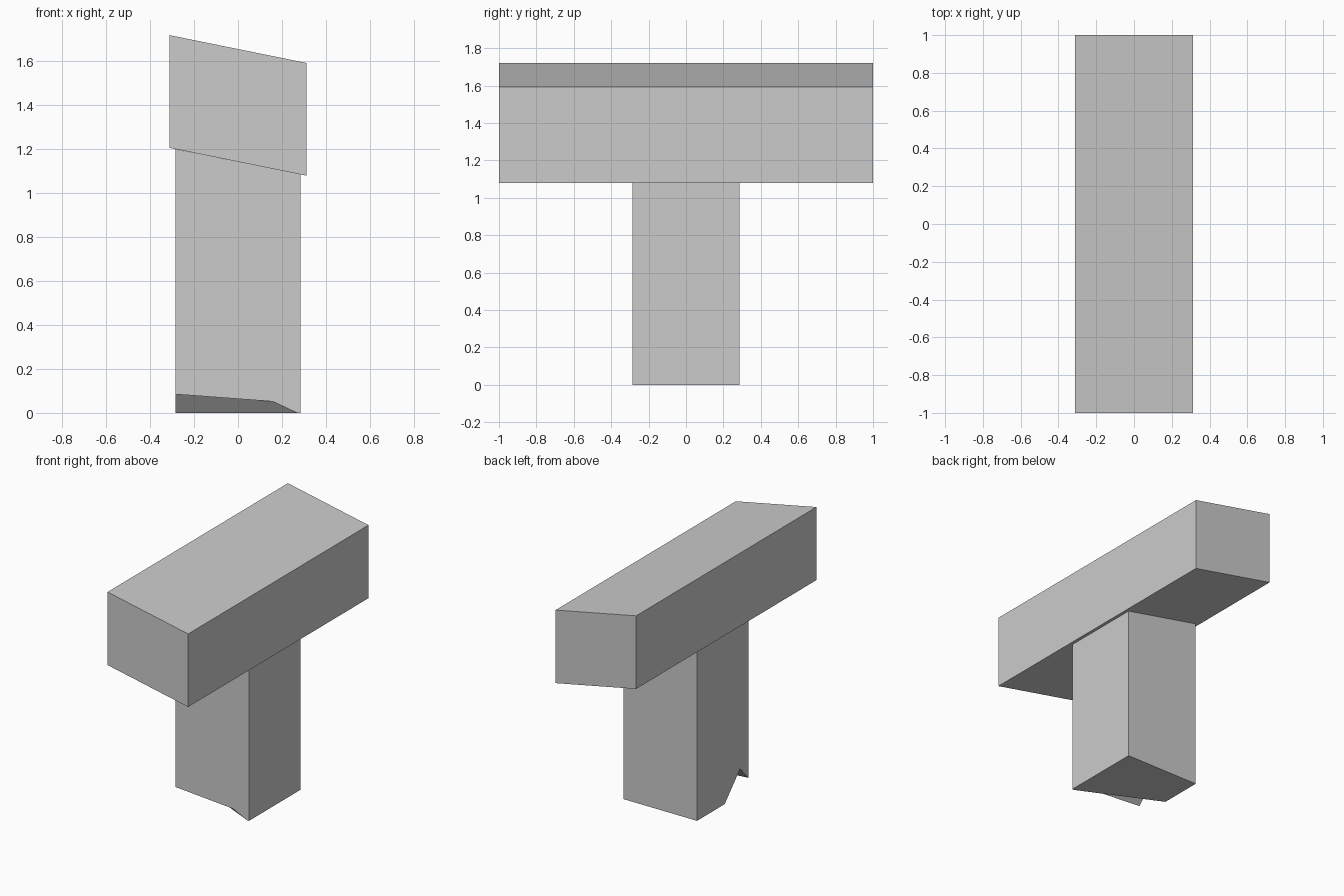
import bpy, bmesh

if "Cube" in bpy.data.objects:
    bpy.data.objects.remove(bpy.data.objects["Cube"])


def make_object(name, verts, faces):
    bm = bmesh.new()
    vs = [bm.verts.new(v) for v in verts]
    for f in faces:
        bm.faces.new([vs[i] for i in f])
    bmesh.ops.recalc_face_normals(bm, faces=bm.faces)
    mesh = bpy.data.meshes.new(name)
    bm.to_mesh(mesh)
    bm.free()
    obj = bpy.data.objects.new(name, mesh)
    bpy.context.collection.objects.link(obj)
    return obj


# Slanted top beam: parallelogram profile in x/z, extruded along y
profile = [(-0.313, 1.207), (0.313, 1.08), (0.313, 1.593), (-0.313, 1.72)]
n = len(profile)
verts = [(x, y, z) for y in (-1, 1) for x, z in profile]
sides = [(i, (i + 1) % n, (i + 1) % n + n, i + n) for i in range(n)]
make_object("top_beam", verts, sides + [range(n), range(n, 2 * n)])

# Square post, its top following the beam's slanted underside
W = 0.285
zl, zr = 1.201, 1.086
post = [
    (-W, -W, zl), (W, -W, zr), (W, W, zr), (-W, W, zl),   # 0-3 top
    (W, -W, 0), (W, W, 0), (-W, W, 0),                    # 4-6 foot corners
    (-W, -0.022, 0), (0.27, -W, 0),                       # 7-8 edge of the chip
    (-W, -0.193, 0.182), (0.16, -W, 0.052),               # 9-10 valley of the chip
    (-W, -W, 0.085),                                      # 11 raised front corner
]
make_object("post", post, [
    (0, 1, 2, 3),             # top
    (1, 2, 5, 4),             # right
    (2, 3, 6, 5),             # back
    (0, 3, 6, 7, 9, 11),      # left, notched
    (0, 1, 4, 8, 10, 11),     # front, chipped
    (4, 5, 6, 7, 8),          # underside
    (7, 8, 10, 9),            # chip, rear slope
    (9, 10, 11),              # chip, front slope
])
